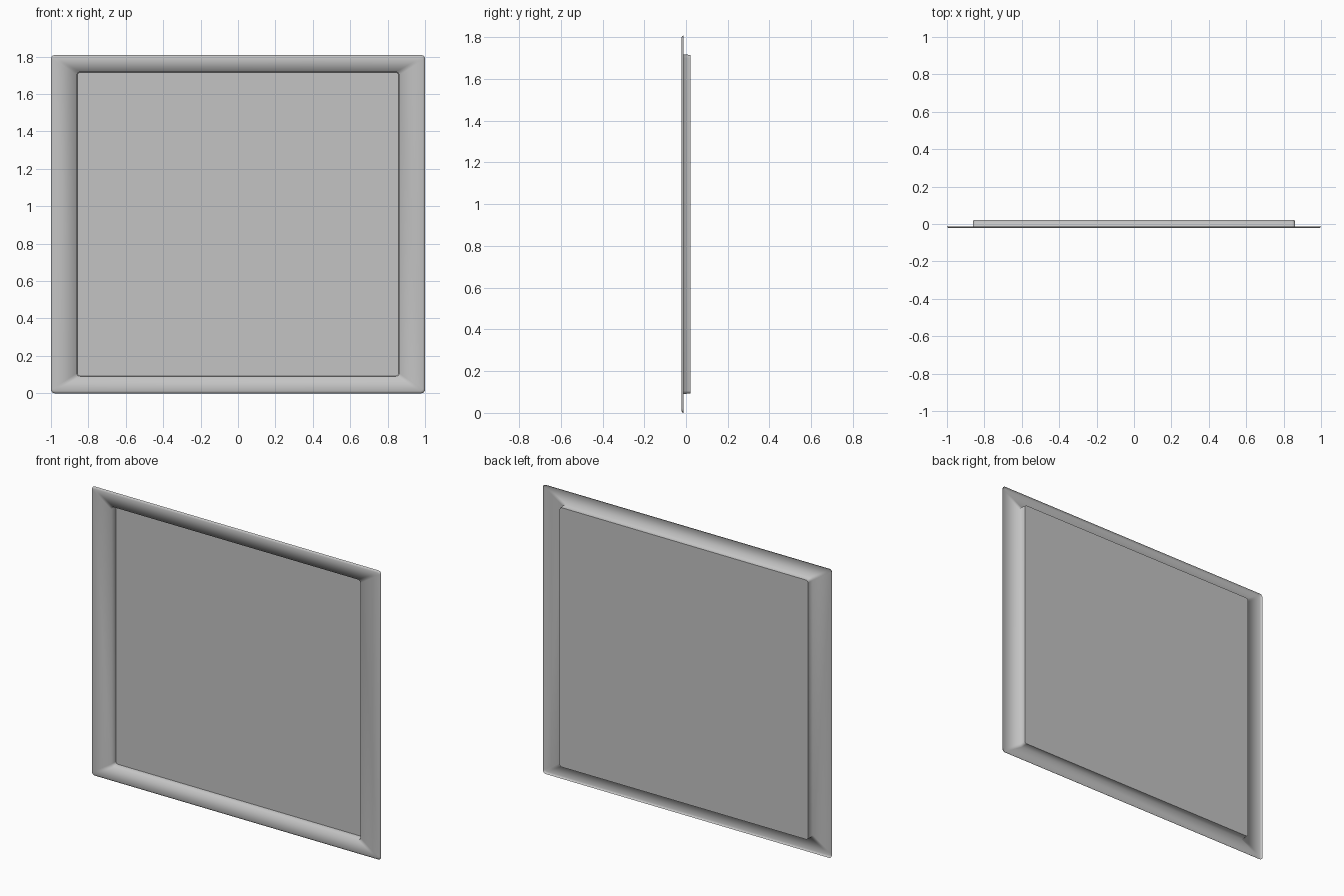
import bpy
import bmesh
from math import cos, sin, pi

cube = bpy.data.objects.get("Cube")
if cube:
    bpy.data.objects.remove(cube, do_unlink=True)

grey = bpy.data.materials.new("plain grey")
grey.use_nodes = True
colour = (0.55, 0.55, 0.55, 1)
grey.diffuse_color = colour
grey.node_tree.nodes["Principled BSDF"].inputs["Base Color"].default_value = colour

MID_Z = 0.904
CORNER_STEPS = 4


def rounded_ring(bm, half_w, half_h, y, radius):
    """Rounded rectangle, counter-clockwise seen from the front."""
    ring = []
    for k, (sx, sz) in enumerate([(1, -1), (1, 1), (-1, 1), (-1, -1)]):
        for s in range(CORNER_STEPS + 1):
            a = (k - 1 + s / CORNER_STEPS) * pi / 2
            x = sx * (half_w - radius) + radius * cos(a)
            z = sz * (half_h - radius) + radius * sin(a)
            ring.append(bm.verts.new((x, y, MID_Z + z)))
    return ring


def bridge(bm, outer, inner):
    n = len(outer)
    for i in range(n):
        j = (i + 1) % n
        bm.faces.new((outer[i], outer[j], inner[j], inner[i])).smooth = True


def make_object(name, bm):
    mesh = bpy.data.meshes.new(name)
    bm.to_mesh(mesh)
    bm.free()
    mesh.materials.append(grey)
    obj = bpy.data.objects.new(name, mesh)
    bpy.context.collection.objects.link(obj)
    return obj


# Thin sheet frame: curled rim, flat flange, recess wall
BACK = (0.859, 0.811, 0.022, 0.015)
bm = bmesh.new()
sections = [
    (1.0, 0.904, -0.013, 0.02),
    (0.997, 0.901, -0.019, 0.018),
    (0.988, 0.892, -0.022, 0.012),
    (0.862, 0.814, -0.022, 0.017),
    BACK,
]
rings = [rounded_ring(bm, *section) for section in sections]
for outer, inner in zip(rings, rings[1:]):
    bridge(bm, outer, inner)
make_object("frame", bm)

# Flat panel closing the back of the recess
bm = bmesh.new()
bm.faces.new(rounded_ring(bm, *BACK))
make_object("recessed_panel", bm)
